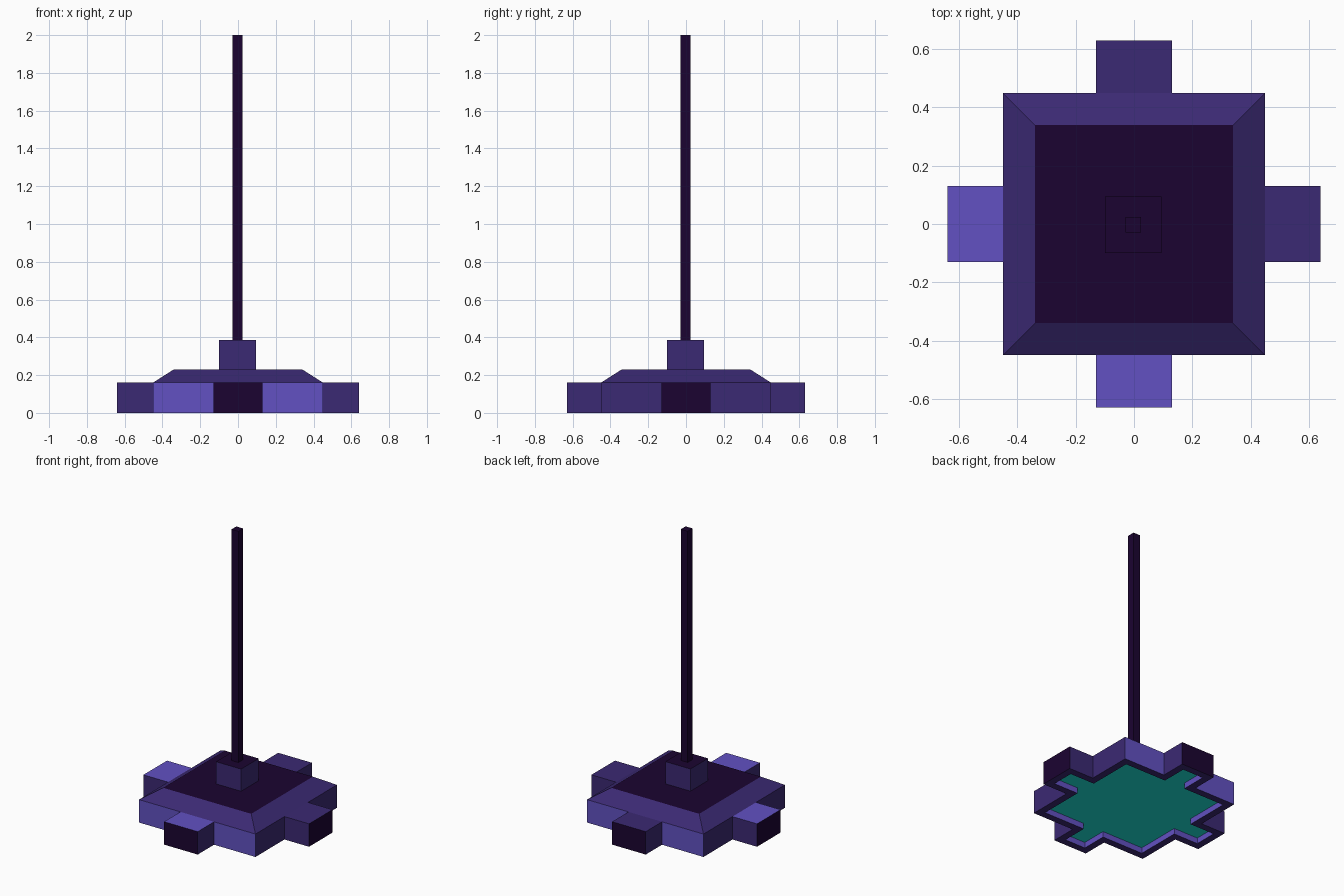
import bpy, bmesh

if "Cube" in bpy.data.objects:
    bpy.data.objects.remove(bpy.data.objects["Cube"])


def material(name, hex_code):
    def lin(c):
        c /= 255
        return c / 12.92 if c <= 0.04045 else ((c + 0.055) / 1.055) ** 2.4
    m = bpy.data.materials.new(name)
    m.diffuse_color = [lin(int(hex_code[i:i + 2], 16)) for i in (0, 2, 4)] + [1]
    m.use_nodes = True
    m.node_tree.nodes["Principled BSDF"].inputs["Base Color"].default_value = m.diffuse_color
    return m


MATS = [material("dark plum", "1B0431"), material("mid purple", "3B2973"),
        material("light purple", "6251C2"), material("teal", "1EE6DA")]
DARK, MID, LIGHT, TEAL = range(4)


def finish(bm, name):
    bmesh.ops.recalc_face_normals(bm, faces=bm.faces[:])
    me = bpy.data.meshes.new(name)
    bm.to_mesh(me)
    bm.free()
    for m in MATS:
        me.materials.append(m)
    ob = bpy.data.objects.new(name, me)
    bpy.context.collection.objects.link(ob)
    return ob


def turn(x, y, k):
    for _ in range(k):
        x, y = -y, x
    return x, y


def cross_ring(bm, z, inset=0.0):
    """Square with four arms; sides run +x, +y, -x, -y, five points each."""
    a, w = 0.45 - inset, 0.13 - inset
    ring = []
    for k in range(4):
        r = (0.63 if k % 2 else 0.64) - inset
        for p in ((a, -a), (a, -w), (r, -w), (r, w), (a, w)):
            ring.append(bm.verts.new((*turn(*p, k), z)))
    return ring


def box(name, half, z0, z1, side, top):
    c = -0.003
    bm = bmesh.new()
    bmesh.ops.create_cube(bm, size=1)
    for v in bm.verts:
        v.co = (c + v.co.x * 2 * half, c + v.co.y * 2 * half, z1 if v.co.z > 0 else z0)
    bm.normal_update()
    for f in bm.faces:
        f.material_index = top if f.normal.z > 0.5 else side
    return finish(bm, name)


# Base: recessed underside, rim, outer walls, arms and sloped deck
bm = bmesh.new()


def face(verts, mat):
    bm.faces.new(verts).material_index = mat


ceiling = cross_ring(bm, 0.04, 0.05)
inner = cross_ring(bm, 0.0, 0.05)
outer = cross_ring(bm, 0.0)
upper = cross_ring(bm, 0.16)
deck = [bm.verts.new((*turn(0.34, -0.34, k), 0.23)) for k in range(4)]

face(ceiling, TEAL)
for i in range(20):
    j = (i + 1) % 20
    side, part = divmod(i, 5)
    wall = DARK if part == 2 else LIGHT if part in (0, 4) and side % 2 else MID
    face((ceiling[i], ceiling[j], inner[j], inner[i]), LIGHT)
    face((inner[i], inner[j], outer[j], outer[i]), MID)
    face((outer[i], outer[j], upper[j], upper[i]), wall)
for k in range(4):
    s, n = 5 * k, (k + 1) % 4
    face(upper[s + 1:s + 5], LIGHT if k >= 2 else MID)
    face((upper[s], upper[s + 1], upper[s + 4], upper[5 * n], deck[n], deck[k]), MID)
face(deck, DARK)
finish(bm, "base")

# Hub and tall pole
box("hub", 0.097, 0.23, 0.385, MID, DARK)
box("pole", 0.0265, 0.385, 2.0, DARK, DARK)
